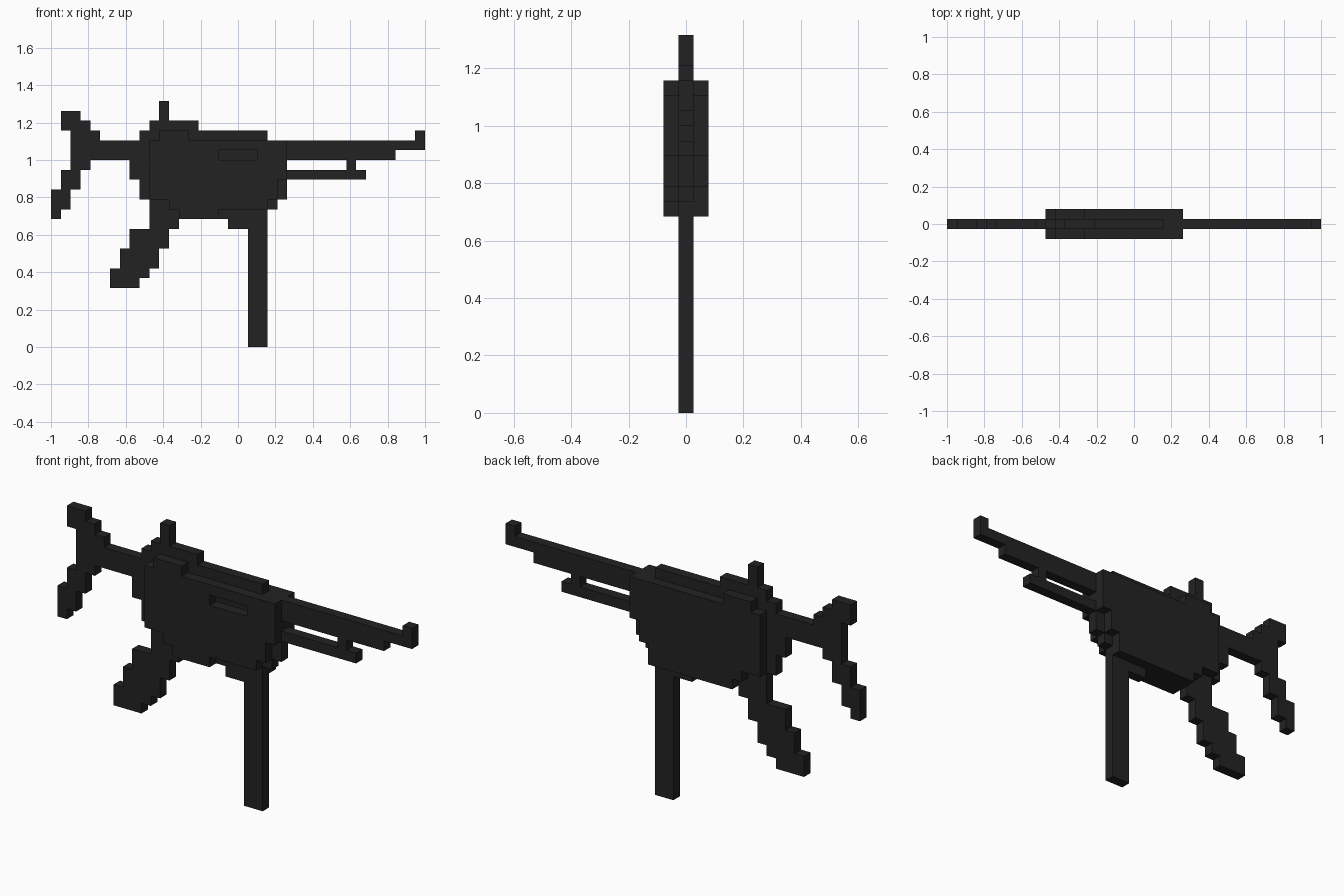
import bpy, bmesh, math
from mathutils import Vector

if "Cube" in bpy.data.objects:
    bpy.data.objects.remove(bpy.data.objects["Cube"])

U = 2 / 38  # one block of the grid the model is built on

mat = bpy.data.materials.new("charcoal")
mat.diffuse_color = (0.0165, 0.0165, 0.0165, 1)
mat.use_nodes = True
mat.node_tree.nodes["Principled BSDF"].inputs["Base Color"].default_value = mat.diffuse_color


def blocks(rects, layers=(0,), cut=()):
    """Cells covered by rectangles (x0, x1, z0, z1) in the given y layers."""
    def fill(rs, ys):
        return {(x, y, z) for x0, x1, z0, z1 in rs for y in ys
                for x in range(x0, x1) for z in range(z0, z1)}
    return fill(rects, layers) - fill(cut, (-1,))


parts = {
    "receiver": blocks([(-11, -10, 17, 21), (-10, 5, 15, 21), (-10, 3, 21, 22),
                        (-7, 4, 14, 15), (-6, 3, 13, 14)]),
    # side plates; the front one has a slot and a notch
    "side_plates": blocks([(-9, 5, 17, 21), (-9, 4, 15, 17), (-8, -5, 21, 22),
                           (-7, 3, 14, 15), (-6, 3, 13, 14)], (-1, 1),
                          cut=[(-2, 2, 19, 20), (-2, 3, 13, 14)]),
    "rear_sight": blocks([(-9, -4, 22, 23), (-8, -7, 23, 25)]),
    "stock": blocks([(-18, -16, 22, 24), (-16, -15, 22, 23), (-17, -14, 21, 22),
                     (-17, -11, 19, 21), (-17, -15, 18, 19), (-18, -16, 16, 18),
                     (-19, -17, 14, 16), (-19, -18, 13, 14)]),
    "grip": blocks([(-9, -6, 12, 15), (-11, -7, 10, 12), (-12, -8, 8, 10),
                    (-13, -9, 7, 8), (-13, -10, 6, 7)]),
    "magazine": blocks([(1, 3, 0, 13), (-1, 1, 12, 13)]),
    "barrel": blocks([(5, 16, 19, 21), (16, 19, 20, 21)]),
    "front_sight": blocks([(18, 19, 21, 22)]),
    "under_rod": blocks([(5, 13, 17, 18), (11, 12, 18, 19)]),
}
occupied = set().union(*parts.values())


def build(name, cells):
    """Outer skin of the cells, with coplanar faces joined."""
    bm = bmesh.new()
    for c in sorted(cells):
        for axis in range(3):
            for s in (-1, 1):
                n = list(c)
                n[axis] += s
                if tuple(n) in occupied:
                    continue
                a, b = (axis + 1) % 3, (axis + 2) % 3
                mid = Vector((c[0] + 0.5, c[1], c[2] + 0.5))
                mid[axis] += s / 2
                ring = []
                for da, db in ((-1, -1), (1, -1), (1, 1), (-1, 1))[::s]:
                    p = mid.copy()
                    p[a] += da / 2
                    p[b] += db / 2
                    ring.append(bm.verts.new(p * U))
                bm.faces.new(ring)
    bmesh.ops.remove_doubles(bm, verts=bm.verts, dist=1e-4)
    bmesh.ops.dissolve_limit(bm, angle_limit=math.radians(1),
                             verts=bm.verts, edges=bm.edges)
    me = bpy.data.meshes.new(name)
    bm.to_mesh(me)
    bm.free()
    me.materials.append(mat)
    bpy.context.collection.objects.link(bpy.data.objects.new(name, me))


for part, cells in parts.items():
    build(part, cells)
